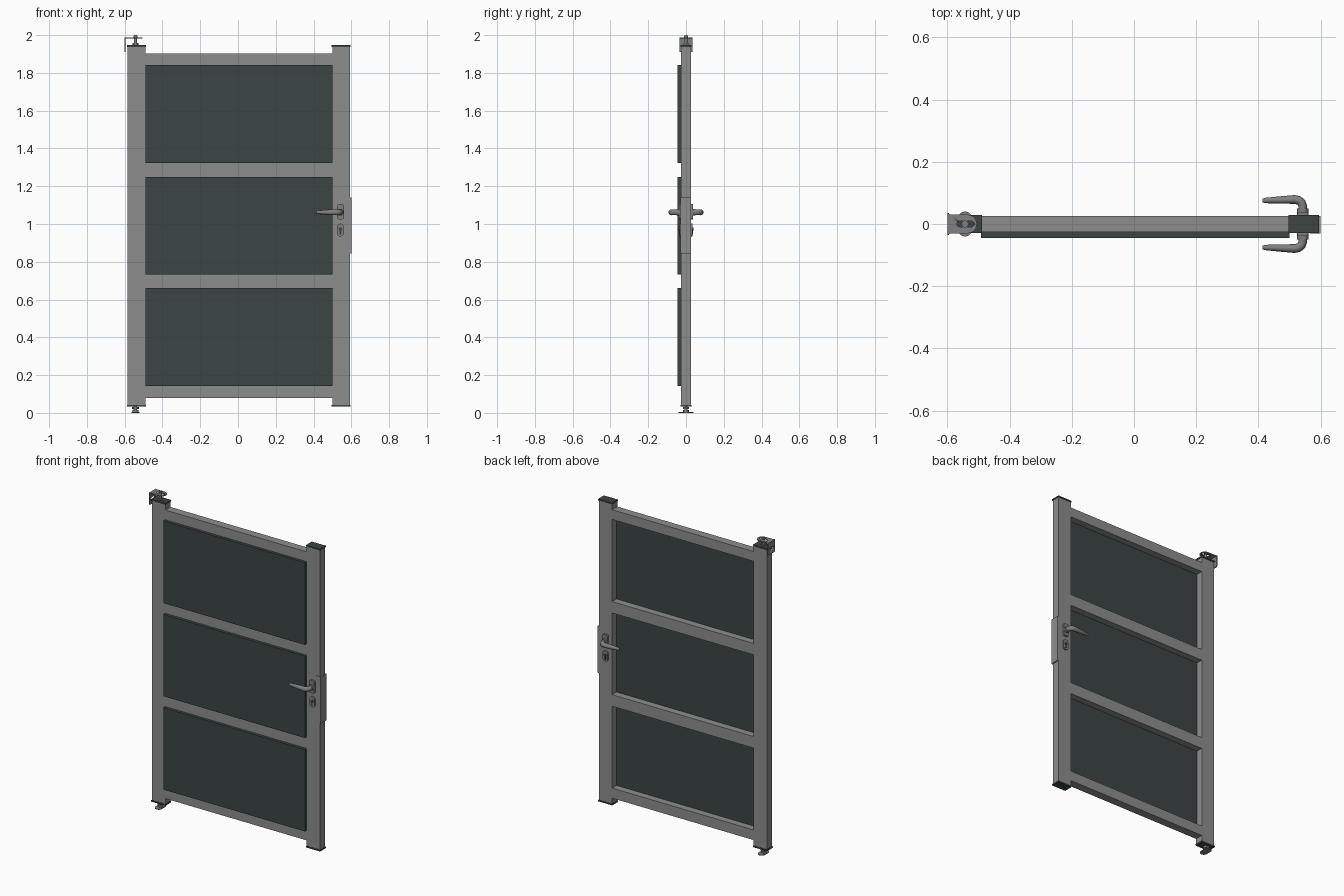
import bpy, bmesh, math
from mathutils import Vector

if "Cube" in bpy.data.objects:
    bpy.data.objects.remove(bpy.data.objects["Cube"])


def material(name, rgb):
    m = bpy.data.materials.new(name)
    m.diffuse_color = (*rgb, 1)
    m.use_nodes = True
    m.node_tree.nodes["Principled BSDF"].inputs["Base Color"].default_value = m.diffuse_color
    return m


GREY = material("frame grey", (0.27, 0.27, 0.27))
DARK = material("anthracite", (0.045, 0.058, 0.058))
STEEL = material("hardware steel", (0.22, 0.22, 0.22))


def finish(name, bm, mat, smooth=False):
    bmesh.ops.recalc_face_normals(bm, faces=bm.faces)
    me = bpy.data.meshes.new(name)
    bm.to_mesh(me)
    bm.free()
    ob = bpy.data.objects.new(name, me)
    bpy.context.collection.objects.link(ob)
    me.materials.append(mat)
    if smooth:
        shade(ob)
    return ob


def shade(ob):
    bpy.ops.object.select_all(action='DESELECT')
    ob.select_set(True)
    bpy.context.view_layer.objects.active = ob
    bpy.ops.object.shade_smooth_by_angle(angle=math.radians(35))


def box(name, x, y, z, mat):
    """Box from (min, max) ranges on each axis."""
    bm = bmesh.new()
    bmesh.ops.create_cube(bm, size=1)
    for v in bm.verts:
        v.co = [r[0] if c < 0 else r[1] for c, r in zip(v.co, (x, y, z))]
    return finish(name, bm, mat)


def prism(name, outline, axis, lo, hi, mat):
    """Extrude a 2D outline; axis Z gives (x, y) points, Y (x, z), X (y, z)."""
    bm = bmesh.new()
    put = {'Z': lambda a, b: (a, b, lo), 'Y': lambda a, b: (a, lo, b), 'X': lambda a, b: (lo, a, b)}[axis]
    face = bm.faces.new([bm.verts.new(put(a, b)) for a, b in outline])
    ext = bmesh.ops.extrude_face_region(bm, geom=[face])
    step = Vector([(hi - lo) * (axis == k) for k in 'XYZ'])
    bmesh.ops.translate(bm, vec=step, verts=[v for v in ext['geom'] if isinstance(v, bmesh.types.BMVert)])
    return finish(name, bm, mat, True)


def rounded(cx, cy, hx, hy, r, seg=6):
    """Rounded rectangle outline (a stadium or circle when r is large)."""
    pts = []
    for k, (sx, sy) in enumerate(((1, 1), (-1, 1), (-1, -1), (1, -1))):
        for i in range(seg + 1):
            a = math.pi / 2 * (k + i / seg)
            p = (cx + sx * (hx - r) + r * math.cos(a), cy + sy * (hy - r) + r * math.sin(a))
            if not pts or math.dist(p, pts[-1]) > 1e-5:
                pts.append(p)
    if math.dist(pts[0], pts[-1]) < 1e-5:
        pts.pop()
    return pts


def disc(cx, cy, r, n=24):
    return [(cx + r * math.cos(2 * math.pi * i / n), cy + r * math.sin(2 * math.pi * i / n)) for i in range(n)]


def cut(ob, cutter):
    mod = ob.modifiers.new("cut", 'BOOLEAN')
    mod.object = cutter
    mod.operation = 'DIFFERENCE'
    mod.solver = 'EXACT'
    bpy.ops.object.select_all(action='DESELECT')
    bpy.context.view_layer.objects.active = ob
    ob.select_set(True)
    bpy.ops.object.modifier_apply(modifier=mod.name)
    bpy.data.objects.remove(cutter)


D = 0.026                       # half depth of the frame
HX, LX = -0.543, 0.542          # hinge axis and lock axis

# Posts with thin dark end caps
for side, x0, x1 in (("hinge", -0.584, -0.491), ("lock", 0.499, 0.592)):
    box(side + "_post", (x0, x1), (-D, D), (0.043, 1.938), GREY)
    for end, z0 in (("bottom", 0.034), ("top", 1.938)):
        box(f"{side}_post_{end}_cap", (x0 - 0.003, x1 + 0.003), (-D - 0.003, D + 0.003), (z0, z0 + 0.009), DARK)

# Rails and the panels set in front of the openings
for i, (z0, z1) in enumerate(((0.078, 0.142), (0.66, 0.733), (1.25, 1.322), (1.842, 1.903))):
    box(f"rail_{i + 1}", (-0.491, 0.499), (-D, D), (z0, z1), GREY)
for i, (z0, z1) in enumerate(((0.142, 0.66), (0.733, 1.25), (1.322, 1.842))):
    box(f"panel_{i + 1}", (-0.491, 0.499), (-0.045, -0.018), (z0, z1), DARK)

# Lock stop: strip on the post edge with a front lip
box("stop_strip", (0.592, 0.6), (-D - 0.004, D), (0.845, 1.14), GREY)
box("stop_lip", (0.565, 0.592), (-D - 0.004, -D), (0.845, 1.14), GREY)

# Lever handles, rosettes and lock cylinder on both faces
for side, s in (("front", -1), ("back", 1)):
    prism(side + "_handle_rosette", rounded(LX, 1.065, 0.018, 0.04, 0.008), 'Y', s * D, s * 0.038, STEEL)
    prism(side + "_handle_collar", disc(LX, 1.062, 0.018), 'Y', s * 0.038, s * 0.05, STEEL)
    prism(side + "_key_rosette", rounded(LX, 0.968, 0.018, 0.034, 0.0179), 'Y', s * D, s * 0.034, STEEL)
    prism(side + "_cylinder_body", rounded(LX, 0.96, 0.005, 0.016, 0.0049), 'Y', s * 0.034, s * 0.037, DARK)
    prism(side + "_cylinder_plug", disc(LX, 0.973, 0.009), 'Y', s * 0.034, s * 0.039, DARK)

    cu = bpy.data.curves.new(side + "_lever", 'CURVE')
    cu.dimensions = '3D'
    cu.bevel_depth = 0.014
    cu.bevel_resolution = 4
    cu.use_fill_caps = True
    path = [(LX, 0.045, 1), (LX, 0.058, 1), (LX - 0.004, 0.069, 1), (LX - 0.013, 0.076, 1.02),
            (LX - 0.027, 0.079, 1.0), (0.47, 0.077, 0.85), (0.42, 0.0755, 0.6), (0.413, 0.0755, 0.4)]
    sp = cu.splines.new('POLY')
    sp.points.add(len(path) - 1)
    for p, (x, y, r) in zip(sp.points, path):
        p.co = (x, s * y, 0, 1)
        p.radius = r
    lever = bpy.data.objects.new(side + "_lever", cu)
    bpy.context.collection.objects.link(lever)
    lever.location.z = 1.062
    lever.scale.z = 1.1
    cu.materials.append(STEEL)
    bpy.ops.object.select_all(action='DESELECT')
    lever.select_set(True)
    bpy.context.view_layer.objects.active = lever
    bpy.ops.object.convert(target='MESH')
    shade(lever)

# Top hinge bracket: slotted plate with a round nose, and a wall leg
nose = [(HX + 0.008 + 0.03 * math.cos(a), 0.03 * math.sin(a))
        for a in (math.pi * (i / 16 - 0.5) for i in range(17))]
plate = prism("bracket_plate", nose + [(-0.59, 0.03), (-0.6, 0.035), (-0.6, -0.035), (-0.59, -0.03)],
              'Z', 1.981, 1.987, STEEL)
cut(plate, prism("slot_cutter", rounded(HX + 0.002, 0, 0.028, 0.009, 0.0089), 'Z', 1.97, 2.0, STEEL))
leg = prism("bracket_leg", rounded(0, 1.9485, 0.035, 0.0385, 0.006), 'X', -0.6, -0.595, STEEL)
cut(leg, prism("leg_slot_cutter", rounded(0, 1.945, 0.018, 0.006, 0.0059), 'X', -0.61, -0.58, STEEL))

# Top hinge pin with nut and collar
prism("top_pin", disc(HX, 0, 0.008), 'Z', 1.945, 2.0, STEEL)
prism("top_pin_nut", disc(HX, 0, 0.015, 6), 'Z', 1.947, 1.957, STEEL)
prism("top_pin_collar", disc(HX, 0, 0.011), 'Z', 1.988, 1.996, STEEL)

# Bottom hinge: nut, pin, socket and oblong floor plate
prism("bottom_pin_nut", disc(HX, 0, 0.018, 6), 'Z', 0.02, 0.032, STEEL)
prism("bottom_pin", disc(HX, 0, 0.009), 'Z', 0.004, 0.036, STEEL)
prism("bottom_socket", disc(HX, 0, 0.016), 'Z', 0.004, 0.014, STEEL)
prism("floor_plate", rounded(HX, 0, 0.022, 0.04, 0.0219), 'Z', 0, 0.005, STEEL)
